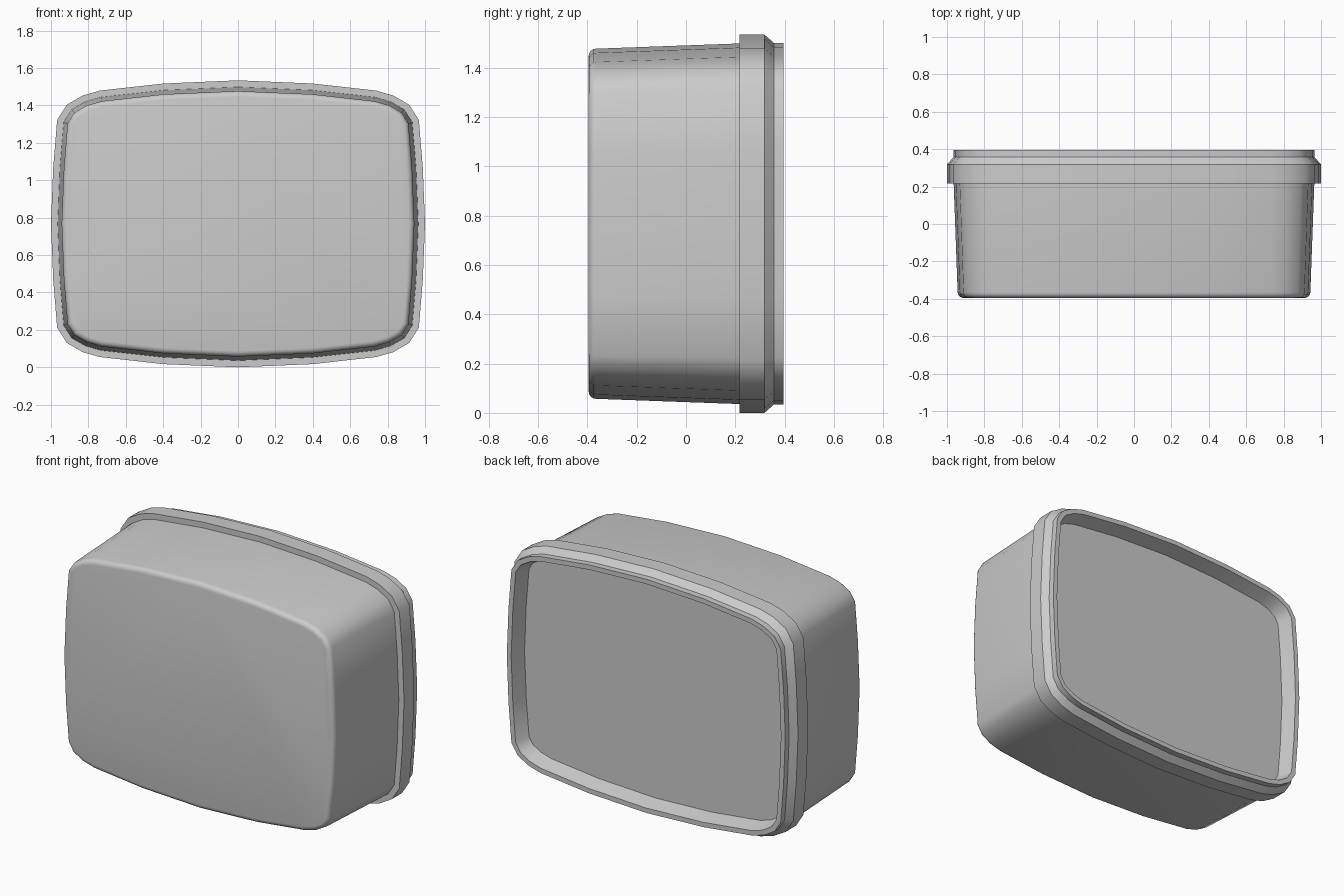
import bpy, bmesh, math
from mathutils import Vector

if "Cube" in bpy.data.objects:
    bpy.data.objects.remove(bpy.data.objects["Cube"])

CZ = 0.767  # height of the tub's centre

# One quarter of the bulged, rounded outline; mirrored into a full loop
quarter = [(1.0, 0), (0.988, 0.3), (0.967, 0.555), (0.915, 0.637),
           (0.83, 0.686), (0.74, 0.712), (0.4, 0.75), (0, 0.767)]
half = quarter + [(-x, z) for x, z in reversed(quarter[:-1])]
outline = [Vector(p) for p in half + [(x, -z) for x, z in reversed(half[1:-1])]]


def inset(d):
    """Outline moved inward by an even distance d."""
    n, out = len(outline), []
    for i, p in enumerate(outline):
        a = (p - outline[i - 1]).normalized()
        b = (outline[(i + 1) % n] - p).normalized()
        na, nb = Vector((-a.y, a.x)), Vector((-b.y, b.x))
        out.append(p + (na + nb) * d / (1 + na.dot(nb)))
    return out


def loft(name, profile, cap_start, cap_end):
    """Bridge inset outlines along y; profile holds (y, inset) pairs."""
    bm = bmesh.new()
    rings = [[bm.verts.new((p.x, y, CZ + p.y)) for p in inset(d)] for y, d in profile]
    n = len(outline)
    for r, s in zip(rings, rings[1:]):
        for i in range(n):
            j = (i + 1) % n
            bm.faces.new((r[i], r[j], s[j], s[i]))
    if cap_start:
        bm.faces.new(rings[0])
    if cap_end:
        bm.faces.new(rings[-1])
    bmesh.ops.recalc_face_normals(bm, faces=bm.faces)
    me = bpy.data.meshes.new(name)
    bm.to_mesh(me)
    bm.free()
    ob = bpy.data.objects.new(name, me)
    bpy.context.collection.objects.link(ob)
    bpy.ops.object.select_all(action='DESELECT')
    ob.select_set(True)
    bpy.context.view_layer.objects.active = ob
    bpy.ops.object.shade_smooth_by_angle(angle=math.radians(33))
    return ob


# Tapered body with a rounded front edge
R = 0.03
rounded = [(-0.395 + R - R * math.sin(t), 0.057 + R - R * math.cos(t))
           for t in (math.radians(a) for a in (90, 67.5, 45, 22.5, 0))]
loft("tub_body", rounded + [(0.24, 0.035)], True, True)

# Lid: skirt, chamfer, raised lip and recessed panel
loft("lid", [(0.217, 0.0), (0.318, 0.0), (0.357, 0.034), (0.396, 0.034),
             (0.396, 0.064), (0.30, 0.09)], True, True)
